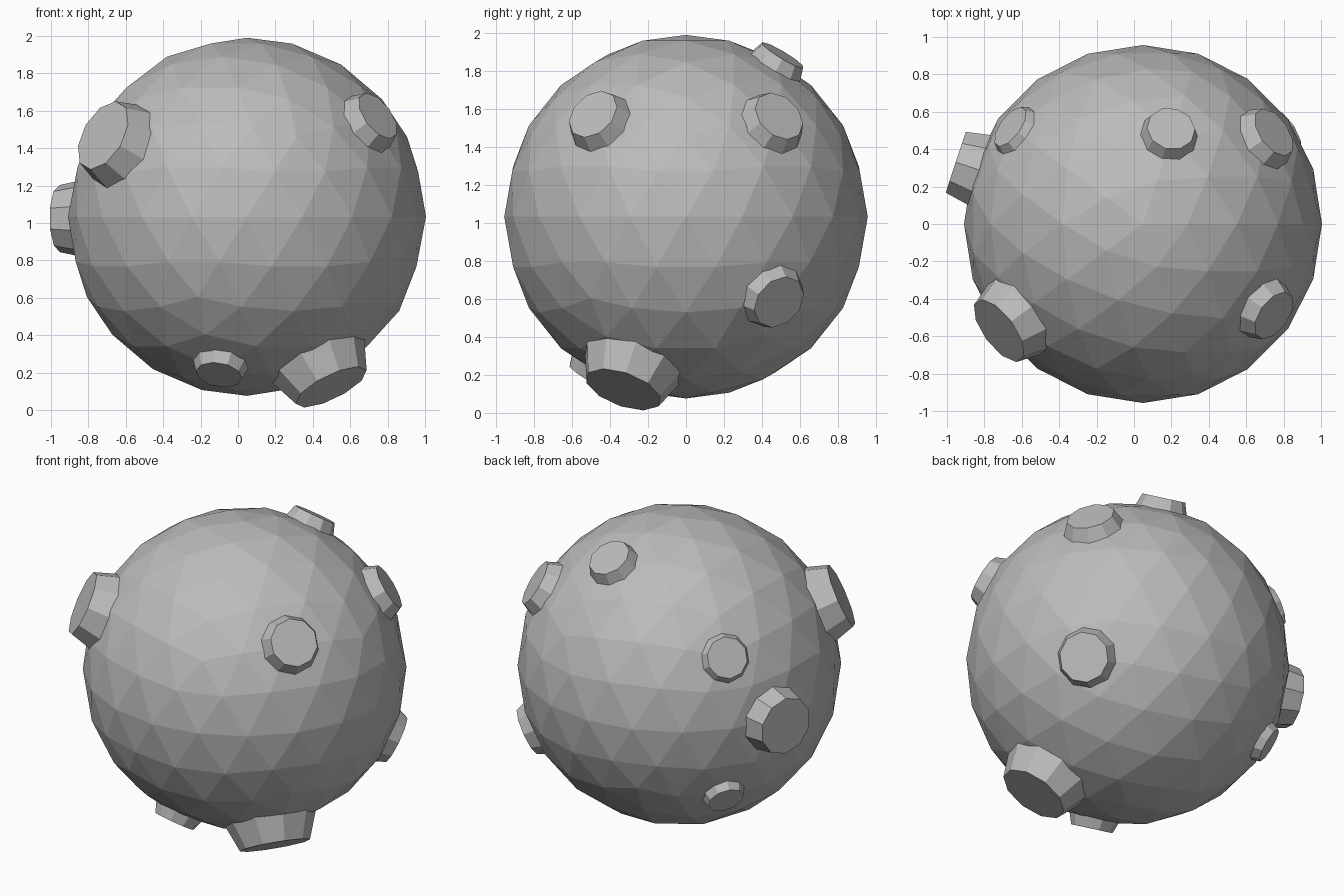
import bpy
import math
from mathutils import Vector

if "Cube" in bpy.data.objects:
    bpy.data.objects.remove(bpy.data.objects["Cube"], do_unlink=True)

CENTRE = Vector((0.048, 0, 1.033))
RADIUS = 0.957

# One plain grey for everything
grey = bpy.data.materials.new("plain_grey")
grey.use_nodes = True
colour = (0.5, 0.5, 0.5, 1)
grey.diffuse_color = colour
grey.node_tree.nodes["Principled BSDF"].inputs["Base Color"].default_value = colour


def finish(name):
    obj = bpy.context.object
    obj.name = name
    obj.data.materials.append(grey)
    bpy.ops.object.shade_flat()


# Faceted ball
bpy.ops.mesh.primitive_ico_sphere_add(subdivisions=3, radius=RADIUS, location=CENTRE)
finish("ball")


def stud(name, cap, cap_radius, base_radius):
    """Tapered stud from just under the ball surface out to the cap centre."""
    cap = Vector(cap)
    outward = cap.normalized()
    start = math.sqrt(RADIUS ** 2 - base_radius ** 2) - 0.03
    bpy.ops.mesh.primitive_cone_add(
        vertices=10, radius1=base_radius, radius2=cap_radius,
        depth=cap.length - start,
        location=CENTRE + outward * (cap.length + start) / 2,
        rotation=outward.to_track_quat('Z', 'Y').to_euler())
    finish(name)


# Studs: cap centre relative to the ball, cap radius, base radius
stud("front_right_upper_stud", (-0.77, -0.57, 0.435), 0.20, 0.25)
stud("front_left_upper_stud", (0.70, -0.49, 0.54), 0.145, 0.185)
stud("back_left_upper_stud", (0.70, 0.49, 0.53), 0.145, 0.19)
stud("back_top_stud", (0.15, 0.51, 0.85), 0.13, 0.16)
stud("back_right_upper_stud", (-0.71, 0.52, 0.43), 0.125, 0.16)
stud("right_side_stud", (-1.0, 0.33, -0.01), 0.18, 0.21)
stud("back_left_lower_stud", (0.75, 0.49, -0.45), 0.15, 0.19)
stud("front_bottom_stud", (-0.15, -0.51, -0.845), 0.125, 0.155)
stud("large_bottom_stud", (0.45, -0.33, -0.91), 0.21, 0.28)
stud("back_right_lower_stud", (-0.68, 0.49, -0.52), 0.11, 0.135)
